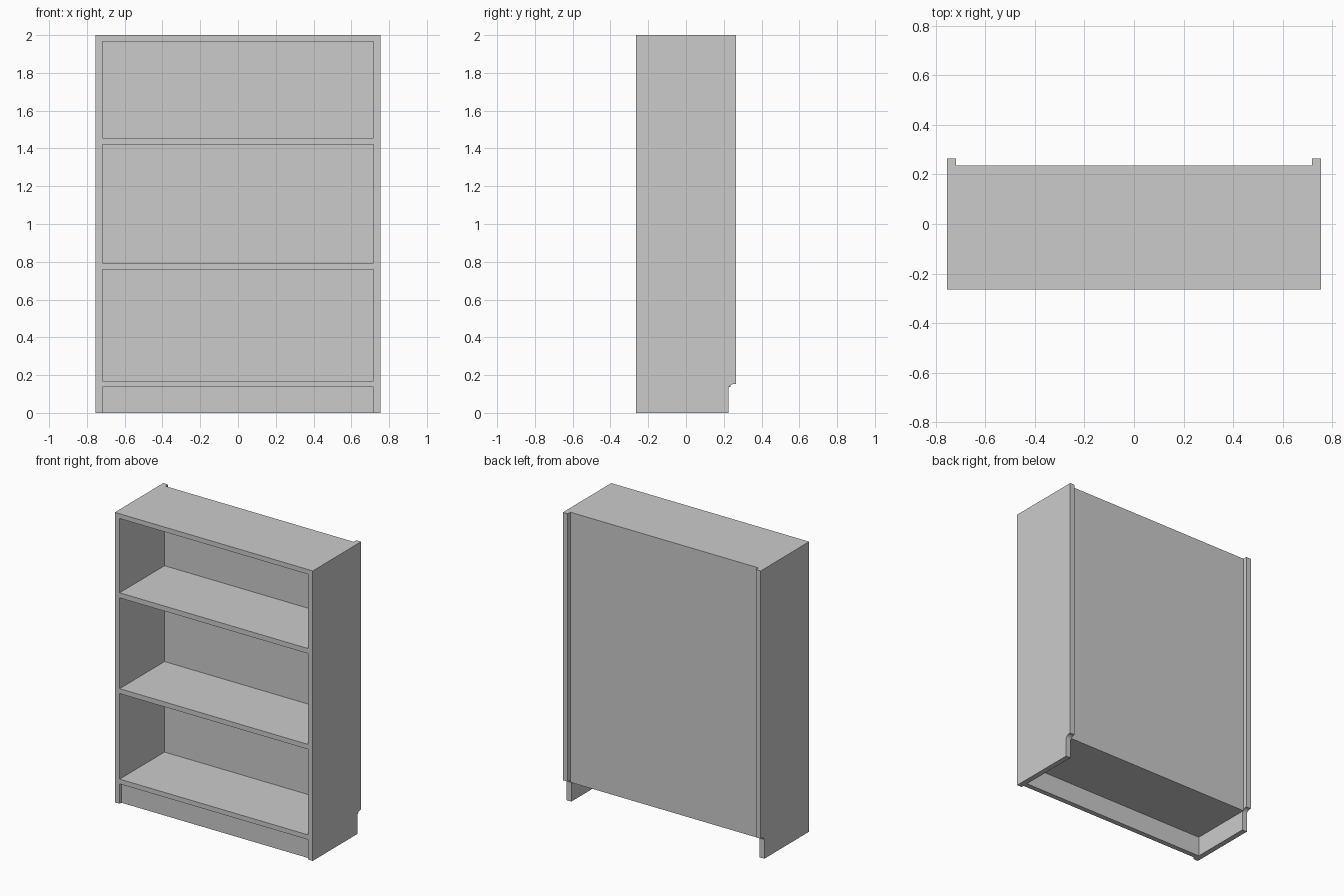
import bpy, bmesh, math

if "Cube" in bpy.data.objects:
    bpy.data.objects.remove(bpy.data.objects["Cube"])

HALF_W, INNER = 0.755, 0.718      # outer and inner half widths
FRONT, BACK = -0.264, 0.264       # full depth of the side panels
PANEL_IN, PANEL_OUT = 0.225, 0.235


def add_object(name, bm):
    bmesh.ops.recalc_face_normals(bm, faces=bm.faces)
    mesh = bpy.data.meshes.new(name)
    bm.to_mesh(mesh)
    bm.free()
    obj = bpy.data.objects.new(name, mesh)
    bpy.context.collection.objects.link(obj)
    return obj


def box(name, x, y, z):
    """Axis-aligned board from (min, max) ranges."""
    bm = bmesh.new()
    bmesh.ops.create_cube(bm, size=1)
    for v in bm.verts:
        v.co = [r[0] + (c + 0.5) * (r[1] - r[0]) for c, r in zip(v.co, (x, y, z))]
    return add_object(name, bm)


def side_panel(name, x0, x1):
    """Upright with a rounded skirting-board notch at the bottom rear."""
    r, notch_y, notch_z = 0.03, 0.224, 0.153
    arc = [(notch_y + r - r * math.cos(a), notch_z - r + r * math.sin(a))
           for a in (math.pi / 2 * i / 8 for i in range(9))]
    outline = [(FRONT, 0), (notch_y, 0), *arc, (BACK, notch_z), (BACK, 2), (FRONT, 2)]
    bm = bmesh.new()
    face = bm.faces.new([bm.verts.new((x0, y, z)) for y, z in outline])
    ext = bmesh.ops.extrude_face_region(bm, geom=[face])
    verts = [g for g in ext["geom"] if isinstance(g, bmesh.types.BMVert)]
    bmesh.ops.translate(bm, vec=(x1 - x0, 0, 0), verts=verts)
    return add_object(name, bm)


# Uprights
side_panel("left_side", -HALF_W, -INNER)
side_panel("right_side", INNER, HALF_W)

# Top and shelves between the uprights
span = (-INNER, INNER)
boards = {
    "top_board": (1.967, 2.0),
    "upper_shelf": (1.42, 1.455),
    "middle_shelf": (0.76, 0.794),
    "bottom_shelf": (0.137, 0.17),
}
for name, z in boards.items():
    box(name, span, (FRONT, PANEL_IN), z)

# Thin back panel, set in from the rear edges of the uprights
box("back_panel", span, (PANEL_IN, PANEL_OUT), (0.137, 2.0))

# Recessed plinth under the bottom shelf
box("plinth", span, (-0.245, -0.21), (0.0, 0.137))
